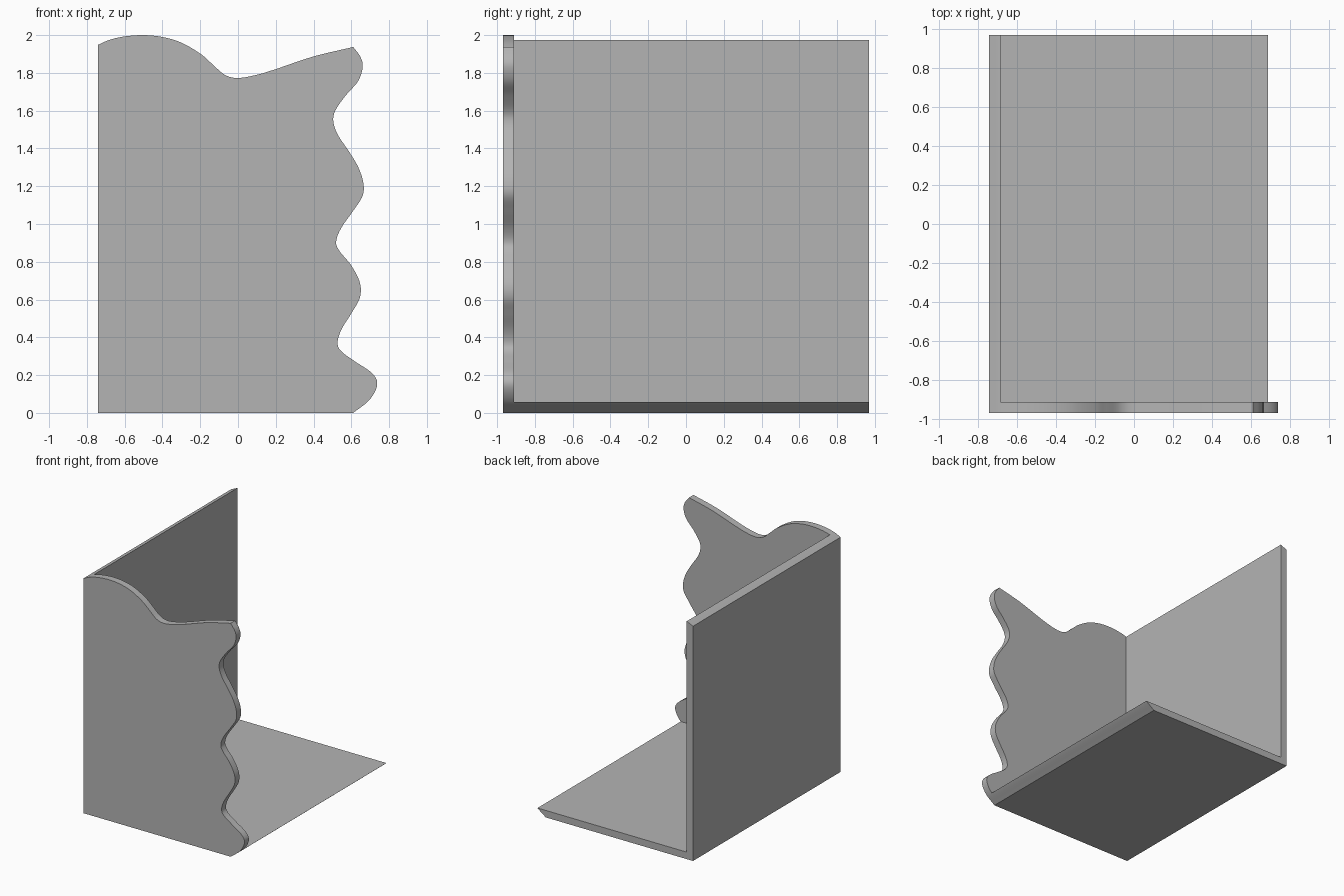
import bpy
import bmesh
import math
from mathutils import Vector

if "Cube" in bpy.data.objects:
    bpy.data.objects.remove(bpy.data.objects["Cube"], do_unlink=True)

LEFT, FRONT, BACK = -0.742, -0.968, 0.968
WALL = 0.058

# Control points of the wavy side edge (rising) and the wavy top edge (going left)
side_points = [(.61, 0), (.697, .07), (.737, .15), (.71, .21), (.62, .272), (.548, .325),
               (.527, .37), (.547, .44), (.602, .53), (.645, .61), (.645, .69), (.6, .78),
               (.535, .86), (.52, .91), (.547, .98), (.61, 1.07), (.66, 1.15), (.663, 1.22),
               (.637, 1.3), (.59, 1.38), (.53, 1.47), (.505, 1.54), (.515, 1.6), (.57, 1.68),
               (.635, 1.755), (.66, 1.83), (.648, 1.885), (.61, 1.937)]
top_points = [(.61, 1.937), (.4, 1.887), (.2, 1.82), (.1, 1.79), (0, 1.773), (-.07, 1.79),
              (-.14, 1.85), (-.2, 1.902), (-.3, 1.96), (-.4, 1.99), (-.5, 2), (-.6, 1.993),
              (-.68, 1.975), (LEFT, 1.948)]


def smooth_path(points, steps=6):
    """Smooth curve through all the points, without its last point."""
    pts = [Vector(p) for p in points]
    pts = [2 * pts[0] - pts[1]] + pts + [2 * pts[-1] - pts[-2]]
    path = []
    for a, b, c, d in zip(pts, pts[1:], pts[2:], pts[3:]):
        for i in range(steps):
            t = i / steps
            path.append(b + ((c - a) * t + (2 * a - 5 * b + 4 * c - d) * t ** 2
                             + (3 * b - a - 3 * c + d) * t ** 3) / 2)
    return path


def extrude_profile(name, profile, y_start, y_end):
    """Solid made by sweeping an x-z outline along y."""
    bm = bmesh.new()
    face = bm.faces.new([bm.verts.new((x, y_start, z)) for x, z in profile])
    swept = bmesh.ops.extrude_face_region(bm, geom=[face])["geom"]
    verts = [v for v in swept if isinstance(v, bmesh.types.BMVert)]
    bmesh.ops.translate(bm, verts=verts, vec=(0, y_end - y_start, 0))
    bmesh.ops.recalc_face_normals(bm, faces=bm.faces[:])
    mesh = bpy.data.meshes.new(name)
    bm.to_mesh(mesh)
    bm.free()
    obj = bpy.data.objects.new(name, mesh)
    bpy.context.collection.objects.link(obj)
    return obj


grey = bpy.data.materials.new("plain grey")
grey.use_nodes = True
grey.diffuse_color = (0.456, 0.456, 0.456, 1)
grey.node_tree.nodes["Principled BSDF"].inputs["Base Color"].default_value = grey.diffuse_color

# Full-depth block with the wavy outline
outline = smooth_path(side_points) + smooth_path(top_points) + [top_points[-1], (LEFT, 0)]
holder = extrude_profile("corner_holder", outline, FRONT, BACK)
holder.data.materials.append(grey)

# Hollow it out, leaving the front panel, the side wall and the floor
inner_x, far = LEFT + WALL, 3
hollow = [(inner_x, WALL), (far, WALL), (far, far), (inner_x, far)]
cutter = extrude_profile("hollow_cutter", hollow, FRONT + WALL, far)
cutter.hide_render = True

cut = holder.modifiers.new("hollow", "BOOLEAN")
cut.operation = "DIFFERENCE"
cut.solver = "EXACT"
cut.object = cutter

bpy.ops.object.select_all(action="DESELECT")
bpy.context.view_layer.objects.active = holder
holder.select_set(True)
bpy.ops.object.modifier_apply(modifier=cut.name)
bpy.data.objects.remove(cutter, do_unlink=True)
bpy.ops.object.shade_smooth_by_angle(angle=math.radians(30))
